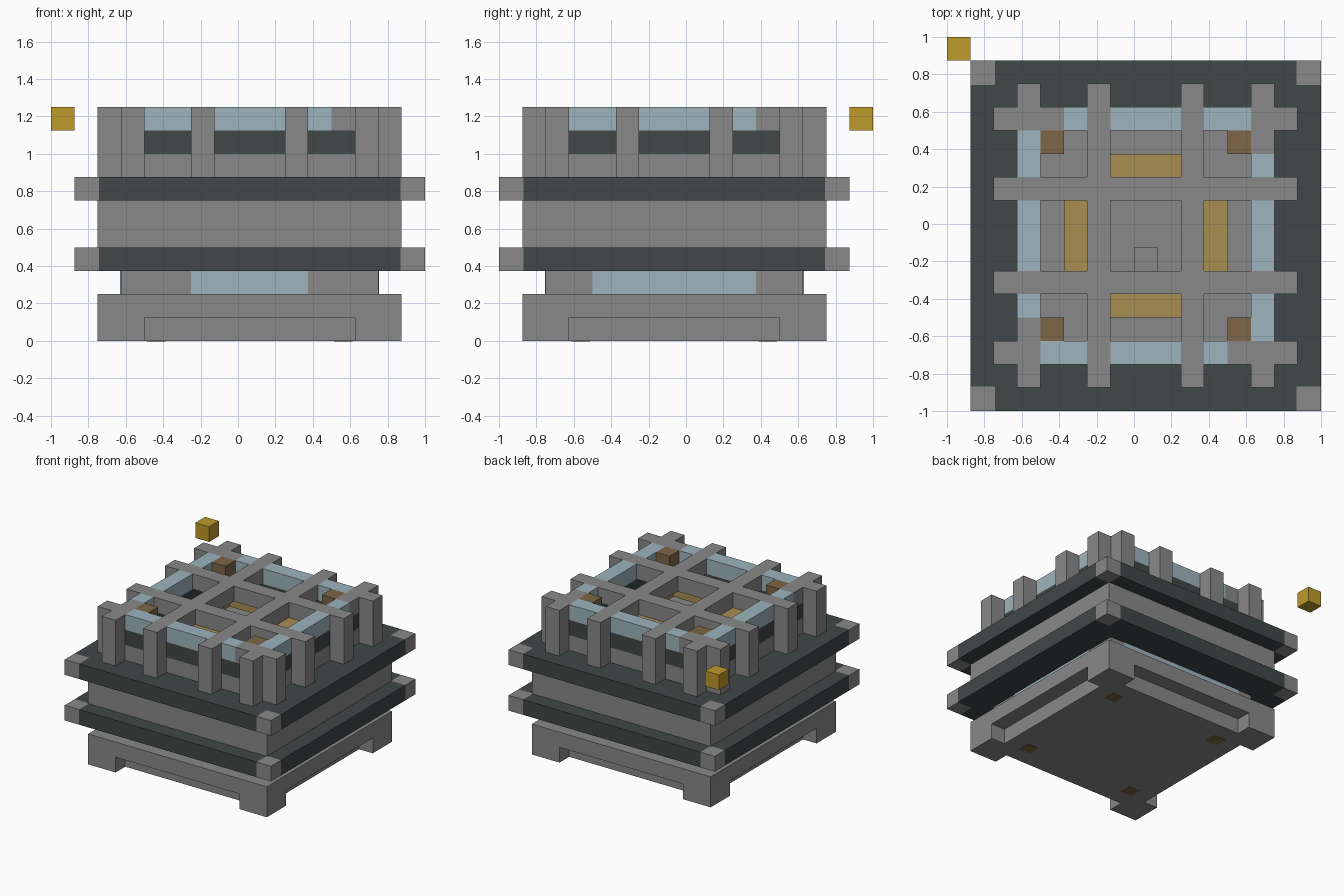
import bpy, bmesh
from mathutils import Matrix, Vector

cube = bpy.data.objects.get("Cube")
if cube:
    bpy.data.objects.remove(cube)

U = 0.125                               # one building block
CENTRE = Vector((0.0625, -0.0625, 0))   # middle of the tower


def material(name, rgb):
    m = bpy.data.materials.new(name)
    m.use_nodes = True
    m.diffuse_color = (*rgb, 1)
    m.node_tree.nodes["Principled BSDF"].inputs["Base Color"].default_value = (*rgb, 1)
    return m


STONE = material("grey stone", (0.25, 0.25, 0.25))
SLATE = material("dark slate", (0.051, 0.065, 0.063))
GLASS = material("pale blue glass", (0.337, 0.462, 0.509))
GOLD = material("bright gold", (0.521, 0.319, 0.024))
LAMP = material("dull gold", (0.392, 0.27, 0.085))
BROWN = material("brown", (0.205, 0.133, 0.061))


def blocks(name, mat, boxes, turns=(0,)):
    """Boxes as (x0, x1, y0, y1, z0, z1) in blocks, repeated by quarter turns."""
    bm = bmesh.new()
    for k in turns:
        turn = Matrix.Rotation(k * 1.5707963, 4, 'Z')
        for x0, x1, y0, y1, z0, z1 in boxes:
            size = Matrix.Diagonal((x1 - x0, y1 - y0, z1 - z0, 1))
            mid = Matrix.Translation(((x0 + x1) / 2, (y0 + y1) / 2, (z0 + z1) / 2))
            place = Matrix.Translation(CENTRE) @ Matrix.Scale(U, 4) @ turn
            bmesh.ops.create_cube(bm, size=1, matrix=place @ mid @ size)
    mesh = bpy.data.meshes.new(name)
    bm.to_mesh(mesh)
    bm.free()
    mesh.materials.append(mat)
    obj = bpy.data.objects.new(name, mesh)
    bpy.context.collection.objects.link(obj)
    return obj


def slab(half, z0, z1):
    return (-half, half, -half, half, z0, z1)


ALL = range(4)

# Base with notched edges and corner feet
blocks("base", STONE, [slab(6.5, 1, 2), slab(5.5, 0, 1)])
blocks("foot", STONE, [(4.5, 6.5, 4.5, 6.5, 0, 1)], ALL)
blocks("underside_stud", BROWN, [(3.6, 4.4, 3.6, 4.4, -0.02, 0.05)], ALL)

# Lower storey and its windows on each side
blocks("lower_storey", STONE, [slab(5.5, 2, 3)])
for k, (side, half) in enumerate([("front", 2.5), ("right", 3.5), ("back", 4.5), ("left", 4.5)]):
    blocks(side + "_window", GLASS, [(-half, half, -5.54, -5.48, 2, 3)], (k,))

# Two overhanging roofs with stone corners, and the storey between
for name, z in (("lower_roof", 3), ("upper_roof", 6)):
    blocks(name, SLATE, [(-6.45, 6.45, -7.5, 7.5, z, z + 1),
                         (-7.5, 7.5, -6.45, 6.45, z, z + 1)])
    blocks(name + "_corner", STONE, [(6.45, 7.5, 6.45, 7.5, z, z + 1)], ALL)
blocks("middle_storey", STONE, [slab(6.5, 4, 6)])

# Top storey walls in three bands, with gaps in the glass for the beams
blocks("top_floor", STONE, [slab(4.6, 6.9, 7.04)])
blocks("top_wall", STONE, [(-4.5, 4.5, 4.5, 5.5, 7, 8)], ALL)
blocks("top_wall_band", SLATE, [(-4.5, 4.5, 4.5, 5.5, 8, 9)], ALL)
blocks("top_glass", GLASS, [(a, b, 4.5, 5.5, 9, 10)
                            for a, b in ((-3.5, -2.5), (-1.5, 1.5), (2.5, 4.5))], ALL)

# Corner posts and the stone block beside each
blocks("corner_post", STONE, [(-6.5, -4.5, 4.5, 5.5, 7, 10),
                              (-5.5, -4.5, 5.5, 6.5, 7, 10),
                              (-4.5, -3.5, 4.5, 5.5, 9, 10)], ALL)

# Crossing roof beams and the posts under their ends
blocks("roof_beam", STONE, [(1.5, 2.5, -6.5, 6.5, 9, 10)], ALL)
blocks("beam_post", STONE, [(x, x + 1, 5.5, 6.5, 7, 9) for x in (-2.5, 1.5)], ALL)

# Inside fittings
blocks("hanging_lamp", LAMP, [(-2.5, 2.5, 2.5, 3.5, 8, 9)], ALL)
blocks("corner_block", BROWN, [(3.5, 4.5, 3.5, 4.5, 9, 10)], ALL)
blocks("floor_block", STONE, [(-0.5, 0.5, -1.5, -0.5, 7, 8)])

# Loose cube floating off the back corner
blocks("floating_cube", GOLD, [(-8.5, -7.5, 7.5, 8.5, 9, 10)])
